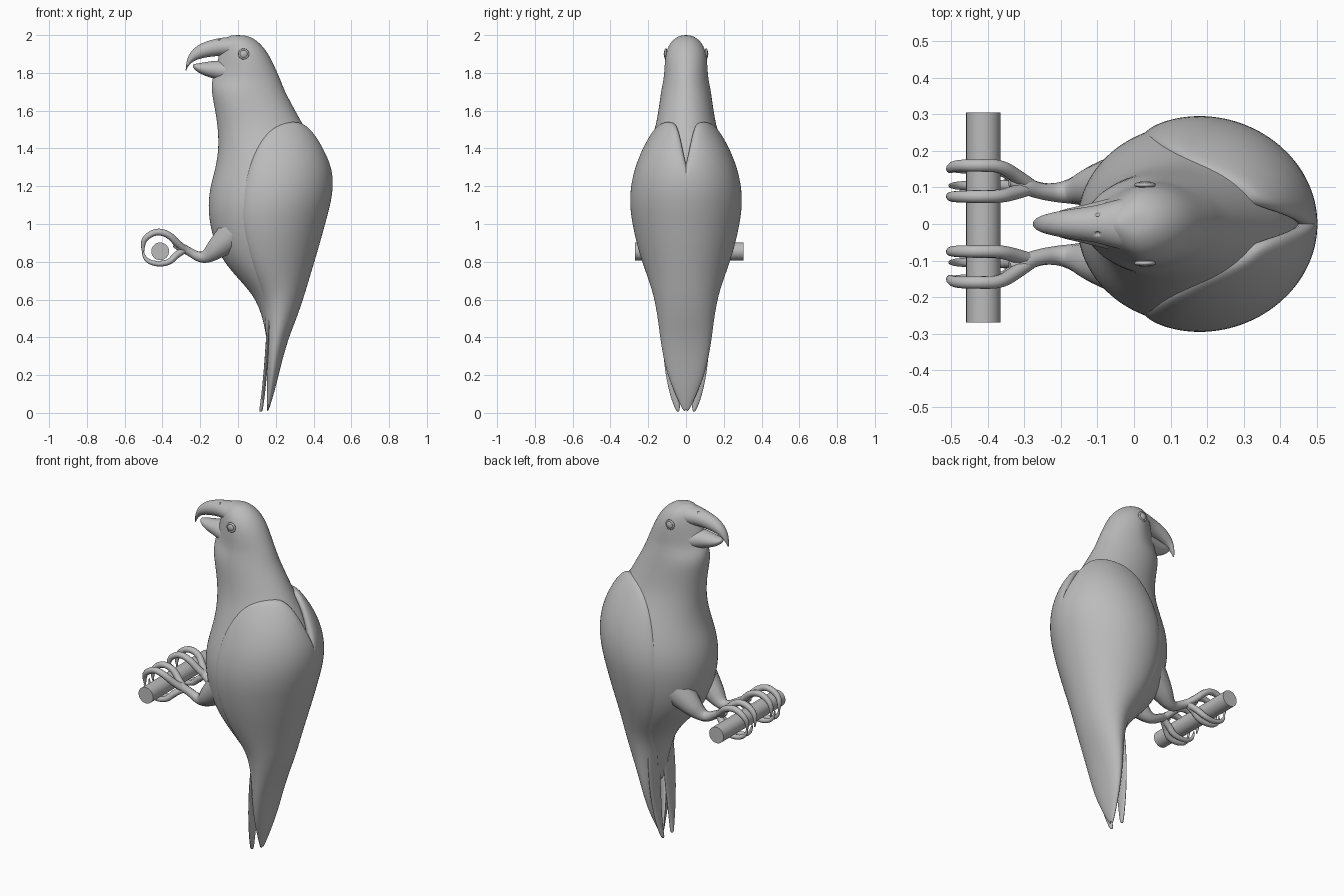
import bpy, bmesh, math
from mathutils import Vector

if "Cube" in bpy.data.objects:
    bpy.data.objects.remove(bpy.data.objects["Cube"])

grey = bpy.data.materials.new("plain_grey")
grey.diffuse_color = (0.5, 0.5, 0.5, 1)
grey.use_nodes = True
grey.node_tree.nodes["Principled BSDF"].inputs["Base Color"].default_value = grey.diffuse_color


def finish(ob, name):
    ob.name = name
    ob.data.materials.append(grey)
    for p in ob.data.polygons:
        p.use_smooth = True
    return ob


def loft(name, rings, levels=2):
    """Skin a list of equal-length rings, cap the ends and subdivide."""
    bm = bmesh.new()
    rows = [[bm.verts.new(p) for p in ring] for ring in rings]
    n = len(rows[0])
    for a, b in zip(rows, rows[1:]):
        for i in range(n):
            j = (i + 1) % n
            bm.faces.new((a[i], a[j], b[j], b[i]))
    bm.faces.new(rows[0])
    bm.faces.new(rows[-1])
    bmesh.ops.recalc_face_normals(bm, faces=bm.faces)
    me = bpy.data.meshes.new(name)
    bm.to_mesh(me)
    bm.free()
    ob = bpy.data.objects.new(name, me)
    bpy.context.collection.objects.link(ob)
    finish(ob, name)
    ob.modifiers.new("smooth", "SUBSURF").levels = levels
    ob.modifiers["smooth"].render_levels = levels
    return ob


def tube(name, pts):
    """Tapered tube through (x, y, z, radius) points."""
    cu = bpy.data.curves.new(name, "CURVE")
    cu.dimensions = "3D"
    cu.bevel_depth = 1
    cu.bevel_resolution = 3
    cu.use_fill_caps = True
    sp = cu.splines.new("NURBS")
    sp.points.add(len(pts) - 1)
    for q, (x, y, z, r) in zip(sp.points, pts):
        q.co = (x, y, z, 1)
        q.radius = r
    sp.order_u = 3
    sp.use_endpoint_u = True
    sp.resolution_u = 6
    ob = bpy.data.objects.new(name, cu)
    bpy.context.collection.objects.link(ob)
    bpy.ops.object.select_all(action="DESELECT")
    ob.select_set(True)
    bpy.context.view_layer.objects.active = ob
    bpy.ops.object.convert(target="MESH")
    return finish(bpy.context.object, name)


# Head, neck and body: z, front x, back x, half width
body = [(2.0, -.03, .03, .02), (1.99, -.06, .07, .05), (1.96, -.09, .115, .087),
        (1.9, -.10, .165, .112), (1.8, -.125, .21, .117), (1.76, -.14, .228, .122),
        (1.7, -.143, .25, .134), (1.6, -.122, .305, .147), (1.5, -.108, .36, .165),
        (1.4, -.105, .42, .205), (1.3, -.12, .455, .245), (1.2, -.15, .465, .27),
        (1.1, -.162, .455, .278), (1.0, -.152, .43, .265), (.9, -.127, .40, .245),
        (.8, -.08, .37, .215), (.7, .01, .34, .18), (.6, .10, .31, .14),
        (.45, .145, .26, .10), (.3, .16, .21, .06)]
rings = []
for z, x0, x1, ry in body:
    taper = .3 if z > 1.73 else 0
    ring = []
    for i in range(24):
        t = math.tau * i / 24
        c = math.cos(t)
        ring.append(((x0 + x1) / 2 - (x1 - x0) / 2 * c,
                     ry * math.sin(t) * (1 - taper * max(0, c)), z))
    rings.append(ring)
loft("body", rings)

# Folded wings: z, front x, back x, half width, leading edge x, end angle
wing = [(1.54, -.11, .37, .15, .27, 2.6), (1.52, -.11, .395, .168, .2, 2.8),
        (1.47, -.107, .432, .197, .14, 2.95), (1.4, -.105, .47, .234, .085, 3.06),
        (1.3, -.12, .50, .274, .04, 3.16), (1.2, -.15, .507, .297, .012, 3.3),
        (1.1, -.16, .49, .302, 0, 3.3), (1.0, -.15, .462, .288, 0, 3.3),
        (.9, -.125, .435, .266, .025, 3.3), (.8, -.08, .405, .236, .06, 3.3),
        (.7, .01, .375, .20, .09, 3.3), (.6, .10, .345, .168, .12, 3.3),
        (.5, .125, .31, .15, .135, 3.3), (.4, .138, .27, .138, .142, 3.3),
        (.3, .143, .24, .122, .146, 3.3), (.2, .148, .215, .098, .15, 3.3),
        (.1, .15, .19, .058, .152, 3.3), (.005, .15, .16, .012, .151, 3.3)]
for side, label in ((1, "left"), (-1, "right")):
    rings = []
    for z, x0, x1, ry, lead, t1 in wing:
        cx, rx = (x0 + x1) / 2, (x1 - x0) / 2
        t0 = math.acos((cx - lead) / rx)
        end = .92 if z > 1.35 else 1
        n = 14
        outer = []
        for i in range(n + 1):
            u = i / n
            low = .93 if u < .5 else end
            outer.append((t0 + (t1 - t0) * u,
                          low + (1 - low) * math.sin(math.pi * u) ** .4 if 0 < u < 1 else low))
        inner = [(t1 + (t0 - t1) * u, .8) for u in (0, .25, .5, .75, 1)]
        rings.append([(cx - rx * s * math.cos(t), side * ry * s * math.sin(t), z)
                      for t, s in outer + inner])
    loft(label + "_wing", rings)

    # Tail feather in front of the wing tips: z, x, y, half width
    feather = [(.6, .17, .06, .06), (.4, .158, .07, .058), (.25, .148, .07, .05),
               (.1, .134, .06, .03), (.03, .124, .046, .016), (.005, .12, .042, .006)]
    loft(label + "_tail_feather",
         [[(x + .01 * math.sin(math.tau * i / 10),
            side * (y + w * math.cos(math.tau * i / 10)), z) for i in range(10)]
          for z, x, y, w in feather])


# Beak halves: x, top z, bottom z, half width
def beak(name, rows):
    return loft(name, [[(x, w * math.cos(math.tau * i / 12),
                         (a + b) / 2 + (a - b) / 2 * math.sin(math.tau * i / 12))
                        for i in range(12)] for x, a, b, w in rows])


upper = beak("upper_beak", [
    (.03, 1.995, 1.87, .085), (-.05, 1.993, 1.885, .07), (-.10, 1.986, 1.888, .053),
    (-.15, 1.975, 1.884, .046), (-.20, 1.956, 1.874, .038), (-.235, 1.93, 1.862, .03),
    (-.258, 1.902, 1.842, .022), (-.272, 1.865, 1.82, .013), (-.277, 1.825, 1.803, .004)])
beak("lower_beak", [
    (.0, 1.87, 1.73, .09), (-.08, 1.868, 1.752, .07), (-.13, 1.866, 1.768, .056),
    (-.18, 1.857, 1.784, .045), (-.22, 1.85, 1.806, .033), (-.24, 1.846, 1.83, .012)])

for side, label in ((1, "left"), (-1, "right")):
    # Eye with its lid ring
    bpy.ops.mesh.primitive_uv_sphere_add(segments=20, ring_count=12, radius=.022,
                                         location=(.03, side * .107, 1.9))
    bpy.context.object.scale.y = .5
    finish(bpy.context.object, label + "_eye")
    bpy.ops.mesh.primitive_torus_add(major_radius=.023, minor_radius=.006,
                                     major_segments=24, minor_segments=8,
                                     location=(.03, side * .107, 1.9),
                                     rotation=(math.pi / 2, 0, 0))
    finish(bpy.context.object, label + "_eyelid")

    # Nostril hole
    bpy.ops.mesh.primitive_uv_sphere_add(segments=10, ring_count=6, radius=.007,
                                         location=(-.1, side * .027, 1.978))
    cutter = finish(bpy.context.object, label + "_nostril_cutter")
    cutter.hide_render = True
    cutter.hide_set(True)
    cut = upper.modifiers.new(label + "_nostril", "BOOLEAN")
    cut.operation = "DIFFERENCE"
    cut.object = cutter

    # Leg
    tube(label + "_leg", [(-.02, side * .11, .95, .09), (-.10, side * .105, .88, .065),
                          (-.165, side * .09, .825, .036), (-.21, side * .085, .825, .026),
                          (-.26, side * .09, .855, .022), (-.31, side * .11, .88, .026),
                          (-.34, side * .115, .89, .012)])
    # Two toes over the perch
    for k, (y, tip) in enumerate(((.075, .075), (.16, .148))):
        tube(f"{label}_upper_toe_{k + 1}",
             [(-.275, side * .10, .86, .018), (-.32, side * (y + .1) / 2, .895, .02),
              (-.365, side * y, .945, .018), (-.43, side * y, .963, .018),
              (-.49, side * y, .93, .016), (-.507, side * tip, .885, .012),
              (-.50, side * tip, .84, .003)])
    # Two toes under the perch
    for k, y in enumerate((.105, .15)):
        tube(f"{label}_lower_toe_{k + 1}",
             [(-.28, side * .10, .865, .018), (-.325, side * (y + .1) / 2, .84, .019),
              (-.36, side * y, .798, .016), (-.42, side * y, .787, .015),
              (-.475, side * y, .80, .012), (-.503, side * y, .835, .008),
              (-.505, side * y, .87, .002)])

# Perch
bpy.ops.mesh.primitive_cylinder_add(vertices=32, radius=.047, depth=.575,
                                    location=(-.412, .018, .855),
                                    rotation=(math.pi / 2, 0, 0))
finish(bpy.context.object, "perch")
bpy.ops.object.shade_smooth_by_angle()
